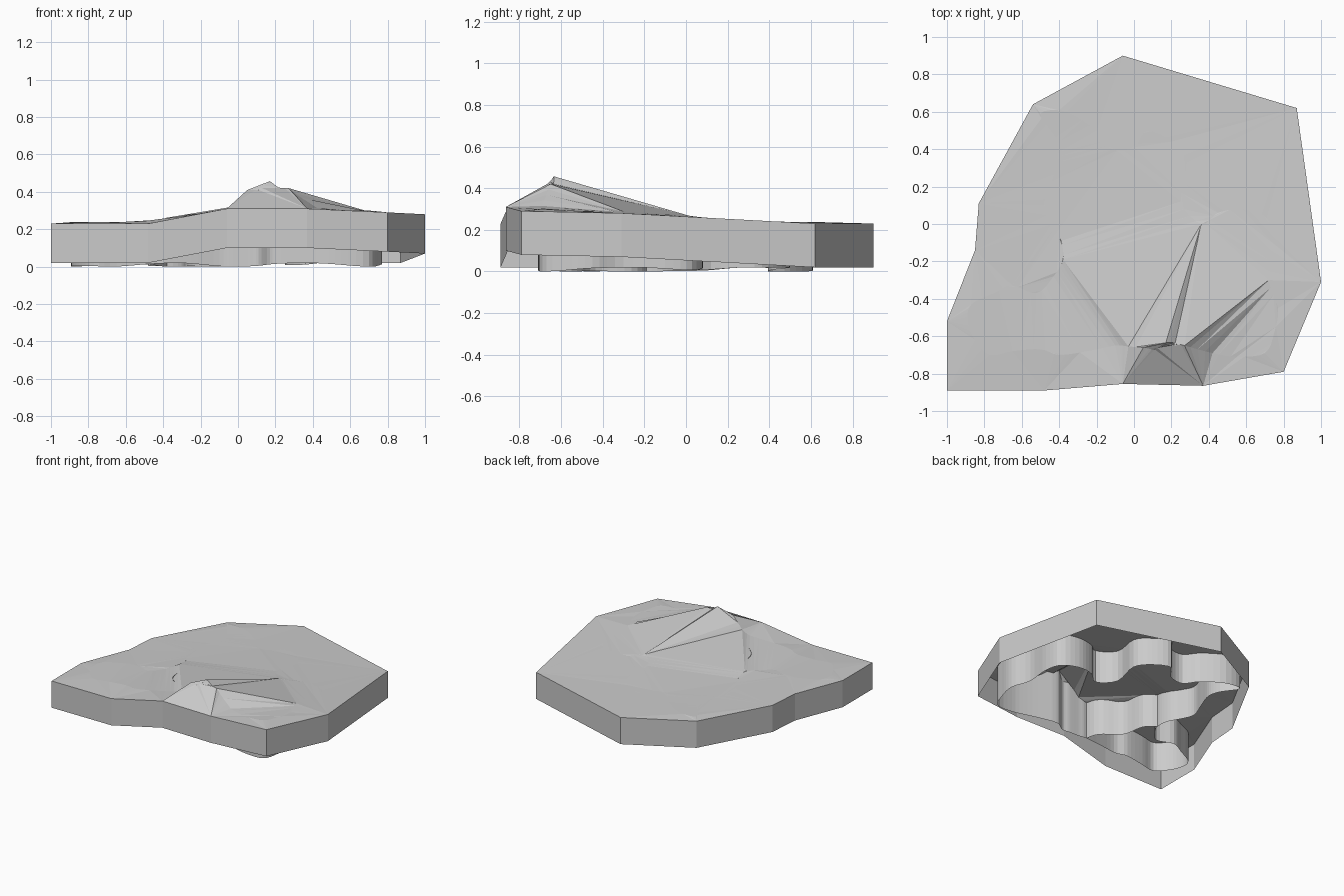
import bpy, bmesh, math
from mathutils import Vector
from mathutils.geometry import delaunay_2d_cdt

if "Cube" in bpy.data.objects:
    bpy.data.objects.remove(bpy.data.objects["Cube"])

SKIRT = 0.21      # depth of the outer skirt
FLOOR = 0.02      # lower edge of the inner ribs
SUB = 4           # steps per coast segment

grey = bpy.data.materials.new("stone grey")
grey.diffuse_color = (0.6, 0.6, 0.6, 1)
grey.use_nodes = True
grey.node_tree.nodes["Principled BSDF"].inputs["Base Color"].default_value = grey.diffuse_color

# outer border of the slab, counter-clockwise, with the top height
border = [(-.06, .90, .23), (-.54, .64, .23), (-.83, .11, .23), (-.85, -.14, .23),
          (-1, -.52, .23), (-1, -.89, .23), (-.48, -.89, .23), (-.06, -.855, .31),
          (.37, -.865, .31), (.80, -.79, .29), (1, -.31, .28), (.87, .62, .23)]

# wavy inner contour line
coast = [(-.50, .59), (-.42, .46), (-.40, .36), (-.44, .23), (-.48, .10), (-.44, 0),
         (-.39, -.09), (-.38, -.19), (-.43, -.28), (-.52, -.37), (-.65, -.33), (-.75, -.37),
         (-.87, -.43), (-.89, -.52), (-.85, -.62), (-.77, -.70), (-.65, -.68),
         (-.50, -.67), (-.40, -.70), (-.25, -.68), (-.10, -.65), (-.03, -.655), (.05, -.66),
         (.11, -.67), (.17, -.635), (.22, -.637), (.27, -.65), (.42, -.69), (.55, -.71),
         (.70, -.69), (.75, -.58), (.77, -.45), (.72, -.30), (.74, -.10), (.71, .03),
         (.58, .08), (.45, .06), (.36, 0), (.25, .12), (.28, .33), (.20, .44), (.07, .50),
         (0, .41), (-.12, .40), (-.20, .50), (-.36, .60)]
ridge = {(-.10, -.65): .295, (-.03, -.655): .32, (.05, -.66): .41, (.11, -.67): .41,
         (.17, -.635): .457, (.22, -.637): .42, (.27, -.65): .42, (.42, -.69): .315,
         (.55, -.71): .30, (.36, 0): .272, (.72, -.30): .288, (-.38, -.19): .262}


def ground(x, y):
    rise = min(max((.45 - y) / 1.2, 0), 1)
    side = min(max((x + .55) / .5, 0), 1)
    return .238 + .065 * rise * side


def height(p):
    return ridge.get(p, ground(*p))


def make(name, bm):
    me = bpy.data.meshes.new(name)
    bm.to_mesh(me)
    bm.free()
    me.materials.append(grey)
    ob = bpy.data.objects.new(name, me)
    bpy.context.collection.objects.link(ob)
    return ob


def wall(name, tops, bottoms, closed):
    bm = bmesh.new()
    a = [bm.verts.new(p) for p in tops]
    b = [bm.verts.new(p) for p in bottoms]
    n = len(a)
    for i in range(n if closed else n - 1):
        j = (i + 1) % n
        bm.faces.new((a[i], b[i], b[j], a[j]))
    return make(name, bm)


# rounded contour: spline in plan, straight interpolation in height
contour = []
n = len(coast)
for i in range(n):
    p0, p1, p2, p3 = [Vector(coast[(i + k) % n]) for k in (-1, 0, 1, 2)]
    z1, z2 = height(coast[i]), height(coast[(i + 1) % n])
    for s in range(SUB):
        t = s / SUB
        q = .5 * (2 * p1 + (p2 - p0) * t + (2 * p0 - 5 * p1 + 4 * p2 - p3) * t * t
                  + (3 * p1 - p0 - 3 * p2 + p3) * t ** 3)
        contour.append((q.x, q.y, z1 + (z2 - z1) * t))

# terrain sheet: triangulated between border, contour and the ridge creases
pts = border + contour
nb, nc = len(border), len(contour)
node = lambda p: nb + SUB * coast.index(p)
edges = [(nb + i, nb + (i + 1) % nc) for i in range(nc)]
for p, q in (((.17, -.635), (.36, 0)), ((.27, -.65), (.72, -.30)), ((.27, -.65), (.36, 0)),
             ((-.03, -.655), (-.38, -.19)), ((-.03, -.655), (.36, 0)),
             ((.36, 0), (-.38, -.19))):
    edges.append((node(p), node(q)))
vs, _, fs, orig, _, _ = delaunay_2d_cdt([Vector(p[:2]) for p in pts], edges,
                                        [list(range(nb))], 1, 1e-5)
bm = bmesh.new()
bv = [bm.verts.new((v.x, v.y, pts[o[0]][2] if o else ground(v.x, v.y)))
      for v, o in zip(vs, orig)]
for f in fs:
    bm.faces.new([bv[i] for i in f])
bm.normal_update()
for f in bm.faces:
    if f.normal.z < 0:
        f.normal_flip()
make("terrain_top", bm)

# outer skirt and the inner ribs hanging under the sheet
wall("outer_skirt", border, [(x, y, z - SKIRT) for x, y, z in border], True)
drop = lambda ps: [(x, y, FLOOR - .01 * (1 + math.sin(9 * x + 7 * y)))
                   for x, y, z in ps]
wall("contour_rib", contour, drop(contour), True)

# wavy cross rib under the left flank of the ridge
cross = []
for i in range(17):
    t = i / 16
    w = .025 * math.sin(t * math.pi * 3)
    cross.append((-.38 + .28 * t + w, -.19 - .46 * t + w * .6, .262 + .033 * t))
wall("cross_rib", cross, drop(cross), False)

# stand the model on the ground
low = min(v.co.z for o in bpy.data.objects for v in o.data.vertices)
for o in bpy.data.objects:
    for v in o.data.vertices:
        v.co.z -= low
